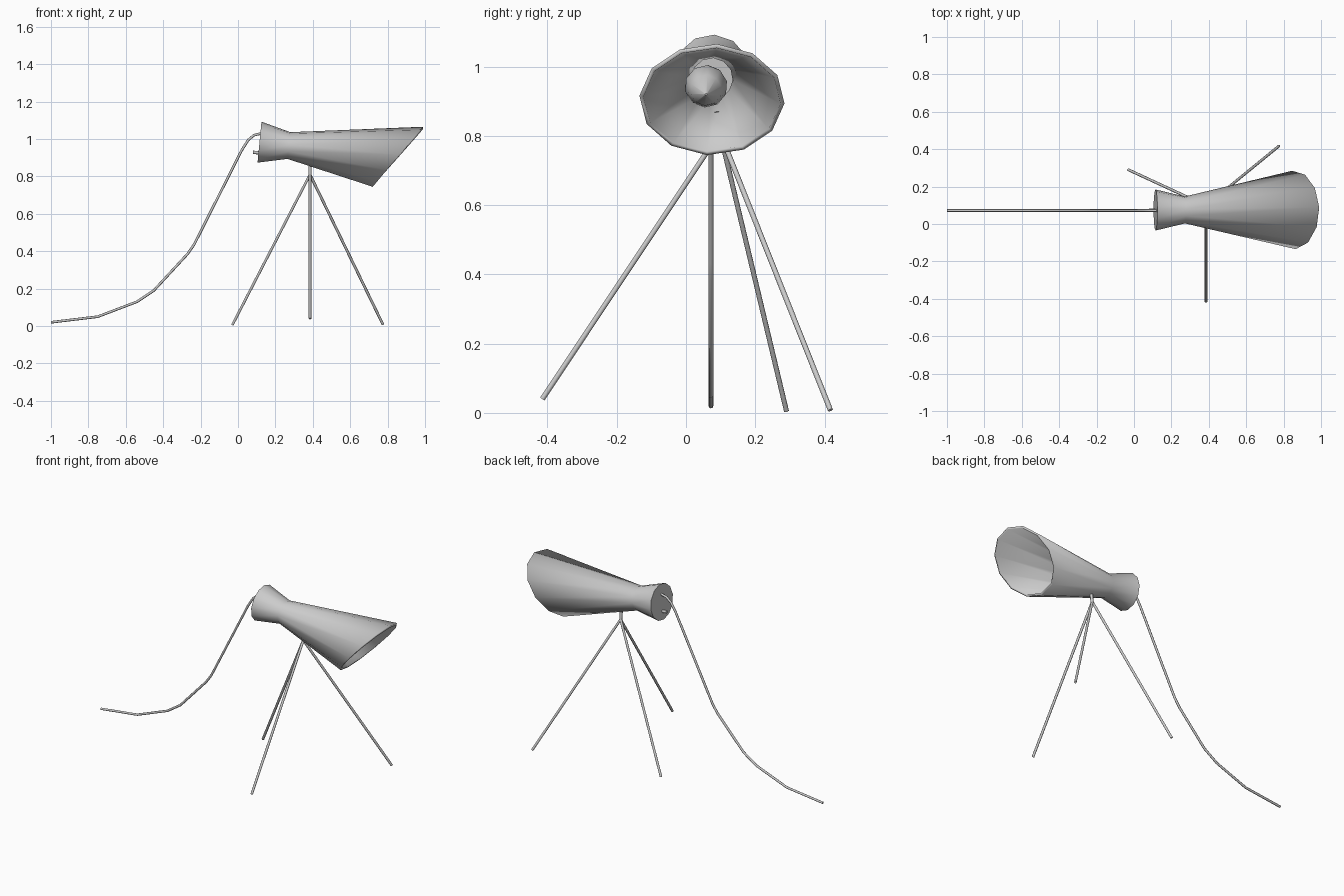
import bpy
import bmesh
from math import sin, cos, pi, radians
from mathutils import Vector

cube = bpy.data.objects.get("Cube")
if cube:
    bpy.data.objects.remove(cube, do_unlink=True)

MID_Y = 0.075


def activate(obj):
    bpy.ops.object.select_all(action='DESELECT')
    obj.select_set(True)
    bpy.context.view_layer.objects.active = obj


def loft(name, rings, sides, cap_end=False, turn=4):
    """Skin rings given as (x, y, z, radius, lean in degrees)."""
    bm = bmesh.new()
    loops = []
    for x, y, z, radius, lean in rings:
        up = Vector((sin(radians(lean)), 0, cos(radians(lean))))
        loop = []
        for i in range(sides):
            a = radians(turn) + 2 * pi * i / sides
            offset = up * cos(a) + Vector((0, sin(a), 0))
            loop.append(bm.verts.new(Vector((x, y, z)) + offset * radius))
        loops.append(loop)
    for a, b in zip(loops, loops[1:]):
        for i in range(sides):
            j = (i + 1) % sides
            bm.faces.new((a[i], b[i], b[j], a[j]))
    bm.faces.new(loops[0])
    if cap_end:
        bm.faces.new(loops[-1][::-1])
    mesh = bpy.data.meshes.new(name)
    bm.to_mesh(mesh)
    bm.free()
    obj = bpy.data.objects.new(name, mesh)
    bpy.context.collection.objects.link(obj)
    activate(obj)
    bpy.ops.object.shade_smooth_by_angle(angle=radians(35))
    return obj


def tube(name, points, radius):
    """Round rod along a polyline, closed at both ends."""
    curve = bpy.data.curves.new(name, 'CURVE')
    curve.dimensions = '3D'
    curve.bevel_depth = radius
    curve.bevel_resolution = 2
    curve.use_fill_caps = True
    spline = curve.splines.new('POLY')
    spline.points.add(len(points) - 1)
    for p, co in zip(spline.points, points):
        p.co = (*co, 1)
    obj = bpy.data.objects.new(name, curve)
    bpy.context.collection.objects.link(obj)
    activate(obj)
    bpy.ops.object.convert(target='MESH')
    bpy.ops.object.shade_smooth_by_angle(angle=radians(50))
    return obj


# Hollow shade: flared back, narrow waist, slanted round mouth
shade = loft("lamp_shade", [
    (0.115, MID_Y, 0.983, 0.11, 5.5),
    (0.272, MID_Y, 0.965, 0.072, 6),
    (0.855, MID_Y, 0.905, 0.21, 40),
], 12)
wall = shade.modifiers.new("wall", 'SOLIDIFY')
wall.thickness = 0.012
wall.offset = -1

# Bulb inside the shade
loft("bulb", [
    (0.12, 0.065, 0.98, 0.022, 8),
    (0.24, 0.062, 0.965, 0.024, 8),
    (0.31, 0.06, 0.955, 0.05, 8),
    (0.37, 0.058, 0.943, 0.062, 8),
    (0.43, 0.058, 0.932, 0.045, 8),
    (0.49, 0.058, 0.92, 0.003, 8),
], 10, cap_end=True)

# Stem and three splayed legs
hub = (0.385, 0.098, 0.81)
tube("stem", [(0.385, 0.098, 0.795), (0.385, 0.09, 0.87)], 0.009)
feet = {
    "right_leg": (-0.03, 0.29, 0.006),
    "left_leg": (0.775, 0.417, 0.008),
    "front_leg": (0.385, -0.415, 0.04),
}
for name, foot in feet.items():
    tube(name, [hub, foot], 0.0075)

# Cable trailing from the back of the shade to the ground
path = [(-1, 0.02), (-0.75, 0.05), (-0.54, 0.13), (-0.45, 0.19),
        (-0.27, 0.385), (-0.235, 0.435), (0.02, 0.94), (0.055, 0.995),
        (0.085, 1.02), (0.125, 1.03)]
tube("power_cable", [(x, 0.072, z) for x, z in path], 0.007)

# Small switch on the back plate
tube("switch", [(0.08, MID_Y, 0.929), (0.12, MID_Y, 0.925)], 0.009)
